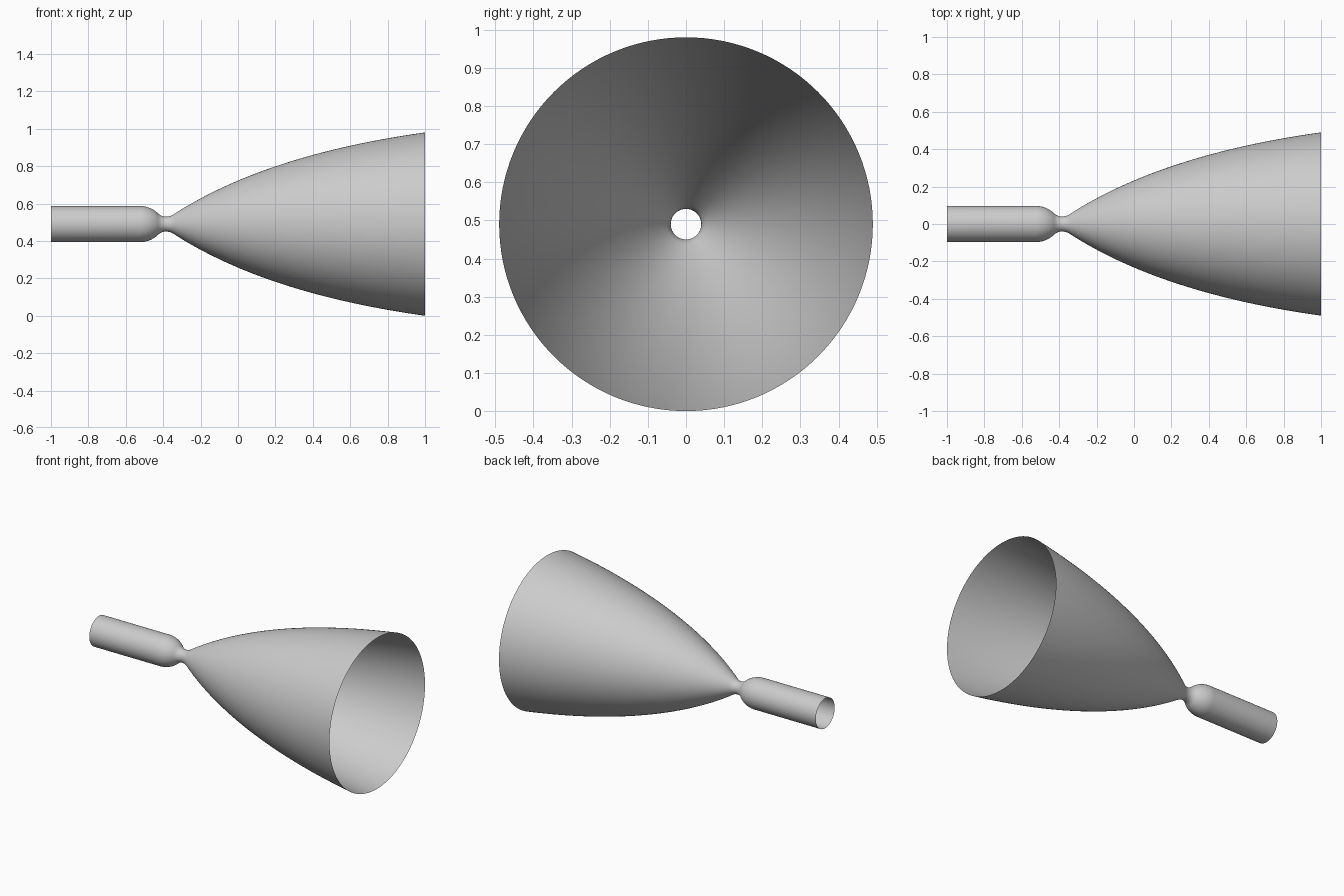
import bpy
import bmesh
from math import sin, cos, tan, radians, pi
from mathutils import Vector

if "Cube" in bpy.data.objects:
    bpy.data.objects.remove(bpy.data.objects["Cube"])

SEGMENTS = 128
AXIS_Z = 0.49
THROAT_X, THROAT_R = -0.385, 0.04
CHAMBER_R, EXIT_R = 0.097, 0.49

metal = bpy.data.materials.new("plain_grey_metal")
metal.use_nodes = True
GREY = (0.6, 0.6, 0.6, 1)
metal.diffuse_color = GREY
metal.node_tree.nodes["Principled BSDF"].inputs["Base Color"].default_value = GREY


def arc(cx, cr, radius, start, end, steps):
    """Points (x, r) on a circle; angles in degrees."""
    angles = [radians(start + (end - start) * i / steps) for i in range(steps + 1)]
    return [(cx + radius * cos(a), cr + radius * sin(a)) for a in angles]


def bezier(a, b, c, steps):
    """Quadratic curve from a to c, without its first point."""
    ts = [i / steps for i in range(1, steps + 1)]
    return [tuple(a[k] * (1 - t) ** 2 + 2 * b[k] * t * (1 - t) + c[k] * t * t
                  for k in (0, 1)) for t in ts]


# Throat: a tight upstream arc and a slightly wider downstream arc
in_angle, out_angle = 43, 33
inlet = arc(THROAT_X, THROAT_R + 0.06, 0.06, 270 - in_angle, 270, 10)
outlet = arc(THROAT_X, THROAT_R + 0.075, 0.075, 270, 270 + out_angle, 8)

# Chamber: straight tube with a rounded shoulder that meets the throat tangentially
shoulder_r = 0.145
drop = CHAMBER_R - shoulder_r * (1 - cos(radians(in_angle))) - inlet[0][1]
shoulder_x = (inlet[0][0] - drop / tan(radians(in_angle))
              - shoulder_r * sin(radians(in_angle)))
shoulder = arc(shoulder_x, CHAMBER_R - shoulder_r, shoulder_r, 90, 90 - in_angle, 12)

# Bell: parabola tangent to the throat, flattening towards the exit
start, end = outlet[-1], (1.0, EXIT_R)
m0, m1 = tan(radians(out_angle)), 0.14
cx = (end[1] - start[1] - m1 * end[0] + m0 * start[0]) / (m0 - m1)
bell = bezier(start, (cx, start[1] + m0 * (cx - start[0])), end, 40)

profile = [(-1.0, CHAMBER_R)] + shoulder + inlet + outlet[1:] + bell

# Thin open shell turned around the long axis
bm = bmesh.new()
verts = [bm.verts.new((x, 0, AXIS_Z + r)) for x, r in profile]
edges = [bm.edges.new(pair) for pair in zip(verts, verts[1:])]
bmesh.ops.spin(bm, geom=verts + edges, cent=(0, 0, AXIS_Z), axis=(1, 0, 0),
               angle=2 * pi, steps=SEGMENTS, use_duplicate=False)
bmesh.ops.remove_doubles(bm, verts=bm.verts, dist=0.0001)

# Face the shell outwards
bm.normal_update()
centre = Vector((0, 0, AXIS_Z))
inward = []
for face in bm.faces:
    out = face.calc_center_median() - centre
    out.x = 0
    if face.normal.dot(out) < 0:
        inward.append(face)
    face.smooth = True
bmesh.ops.reverse_faces(bm, faces=inward)

mesh = bpy.data.meshes.new("nozzle_shell")
bm.to_mesh(mesh)
bm.free()
mesh.materials.append(metal)
shell = bpy.data.objects.new("nozzle_shell", mesh)
bpy.context.collection.objects.link(shell)
